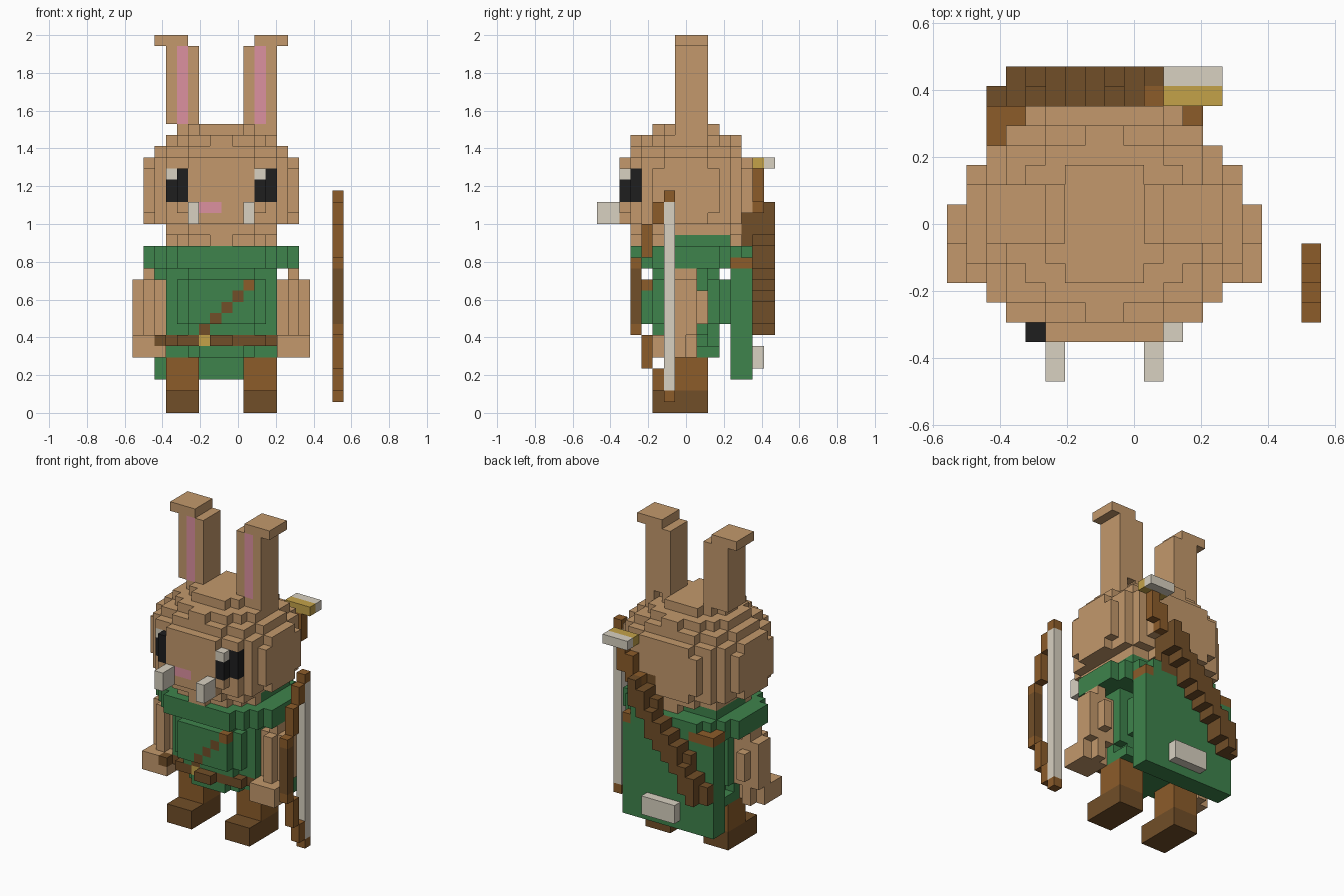
import bpy, bmesh
from mathutils import Vector

cube = bpy.data.objects.get("Cube")
if cube:
    bpy.data.objects.remove(cube, do_unlink=True)

V = 2 / 34                      # edge of one block
CX = 8                          # body's centre column
cells = {}                      # (i, j, k) -> (part, colour)

COLOURS = {
    "tan_fur": (195, 153, 108), "green_cloth": (62, 131, 76),
    "mid_brown": (140, 92, 42), "dark_brown": (113, 78, 40),
    "pink": (220, 145, 160), "pale_grey": (216, 209, 193),
    "gold": (196, 162, 73), "black": (30, 30, 31),
}


def linear(c):
    c /= 255
    return c / 12.92 if c <= 0.04045 else ((c + 0.055) / 1.055) ** 2.4


materials = {}
for name, rgb in COLOURS.items():
    m = bpy.data.materials.new(name)
    col = (*[linear(c) for c in rgb], 1)
    m.use_nodes = True
    bsdf = next(n for n in m.node_tree.nodes if n.type == 'BSDF_PRINCIPLED')
    bsdf.inputs["Base Color"].default_value = col
    bsdf.inputs["Roughness"].default_value = 0.9
    m.diffuse_color = col
    materials[name] = m


def box(part, colour, x, y, z):
    """Fill a block range; x, y, z are (start, end)."""
    for i in range(*x):
        for j in range(*y):
            for k in range(*z):
                cells[i, j, k] = (part, colour)


def pair(part, colour, x, y, z):
    """Fill a range on both sides of the body."""
    box("right_" + part, colour, x, y, z)
    box("left_" + part, colour, (2 * CX - x[1], 2 * CX - x[0]), y, z)


def ball(part, colour, centre, radii, z, keep=lambda i, j, k: True):
    """Fill a stepped ellipsoid, limited to the layers z."""
    for k in range(*z):
        for i in range(20):
            for j in range(17):
                p = (i + 0.5, j + 0.5, k + 0.5)
                d = sum(((a - c) / r) ** 2 for a, c, r in zip(p, centre, radii))
                if d <= 1 and keep(i, j, k):
                    cells[i, j, k] = (part, colour)


# Boots and legs
pair("boot", "dark_brown", (3, 6), (5, 10), (0, 2))
pair("leg", "mid_brown", (3, 6), (7, 10), (2, 5))

# Cape with the pale clasp on its hem
box("cape", "green_cloth", (2, 13), (12, 14), (3, 14))
box("cape_clasp", "pale_grey", (6, 10), (14, 15), (4, 6))

# Tunic with a raised chest, belt, buckle and chest strap
ball("tunic", "green_cloth", (8, 8, 10), (5.4, 3.6, 7), (5, 14))
box("tunic", "green_cloth", (3, 13), (7, 11), (5, 6))
box("tunic", "green_cloth", (5, 11), (4, 5), (8, 12))
ball("belt", "dark_brown", (8, 8, 6.5), (5.4, 3.6, 4), (6, 7),
     lambda i, j, k: j < 8)
box("buckle", "gold", (6, 8), (5, 6), (6, 7))
for step in range(5):
    i, k = 6 + step, 7 + step
    j = min(j for j in range(17) if (i, j, k) in cells)
    box("chest_strap", "mid_brown" if step == 4 else "dark_brown",
        (i, i + 1), (j, j + 1), (k, k + 1))

# Arms and hands
pair("arm", "tan_fur", (0, 3), (7, 9), (7, 12))
pair("arm", "tan_fur", (1, 2), (6, 9), (7, 12))
pair("arm", "tan_fur", (1, 2), (7, 9), (12, 13))
pair("arm", "tan_fur", (1, 2), (9, 10), (8, 11))
pair("hand", "tan_fur", (0, 3), (5, 8), (5, 7))
pair("hand", "tan_fur", (1, 2), (8, 9), (5, 7))
box("belt", "dark_brown", (2, 3), (5, 6), (6, 7))

# Head: rounded crown and jaw around an upright faceted middle
ball("head", "tan_fur", (8, 8, 20), (7.2, 6.4, 6.45), (14, 26),
     lambda i, j, k: k > 16 or 3 <= i < 13)
for x, y, z in (((3, 13), (3, 13), (17, 23)), ((2, 14), (4, 12), (17, 23)),
                ((1, 15), (6, 10), (17, 23)), ((5, 11), (2, 14), (17, 23)),
                ((1, 15), (5, 11), (18, 22)), ((4, 12), (2, 14), (18, 22))):
    box("head", "tan_fur", x, y, z)

# Collar
ball("collar", "green_cloth", (8, 8.5, 14), (7.25, 5.9, 5), (13, 15))
box("collar", "green_cloth", (3, 13), (7, 12), (15, 16))

# Ears with outward tips and pink linings
pair("ear", "tan_fur", (3, 6), (7, 10), (26, 33))
pair("ear", "tan_fur", (2, 5), (7, 10), (33, 34))
box("left_ear", "tan_fur", (12, 13), (7, 10), (25, 26))
pair("ear_lining", "pink", (4, 5), (7, 8), (26, 33))

# Eyes, glints, nose and tusks
pair("eye", "black", (4, 5), (2, 3), (19, 22))
pair("eye", "black", (3, 4), (3, 4), (19, 22))
box("right_eye_glint", "pale_grey", (3, 4), (3, 4), (21, 22))
box("left_eye_glint", "pale_grey", (11, 12), (2, 3), (21, 22))
box("nose", "pink", (6, 8), (2, 3), (18, 19))
pair("tusk", "pale_grey", (5, 6), (0, 2), (17, 19))

# Shoulder strap ends on the back
box("back_strap", "mid_brown", (2, 5), (12, 14), (13, 14))
box("back_strap", "mid_brown", (12, 13), (12, 14), (13, 14))

# Scabbard sloping across the back
for t in range(8):
    k = 7 + round(t * 9 / 7)
    box("scabbard", "dark_brown", (3 + t, 4 + t), (14, 16), (k, k + 3))
    box("scabbard", "dark_brown", (2 + t, 4 + t), (14, 15), (k, k + 2))
box("scabbard", "dark_brown", (9, 11), (13, 14), (14, 19))

# Sword grip, guard and pommel
for n, k in enumerate((18, 19, 20, 21)):
    i = 10 + (n + 1) // 2
    box("sword_grip", "mid_brown", (i, i + 2 if i < 12 else i + 1), (14, 15), (k, k + 1))
box("sword_guard", "gold", (11, 14), (14, 15), (22, 23))
box("sword_pommel", "pale_grey", (11, 14), (15, 16), (22, 23))

# Bow: stepped limbs, dark grip, pale string
for j, low, high in ((6, (1, 2), (19, 20)), (5, (2, 4), (17, 19)),
                     (4, (4, 7), (14, 17)), (3, (7, 8), (13, 14))):
    for z in (low, high):
        box("bow", "mid_brown", (18, 19), (j, j + 1), z)
box("bow_grip", "dark_brown", (18, 19), (3, 4), (8, 13))
box("bow_string", "pale_grey", (18, 19), (6, 7), (2, 19))


def face_corners(cell, axis, side):
    """Four corners of one block face, wound to point outwards."""
    u, v = (axis + 1) % 3, (axis + 2) % 3
    ring = [(0, 0), (1, 0), (1, 1), (0, 1)]
    for a, b in ring if side else reversed(ring):
        p = list(cell)
        p[axis] += side
        p[u] += a
        p[v] += b
        yield tuple(p)


# Turn each part's exposed block faces into one clean mesh
for part in dict.fromkeys(p for p, _ in cells.values()):
    own = {c: col for c, (p, col) in cells.items() if p == part}
    names = list(dict.fromkeys(own.values()))
    bm = bmesh.new()
    verts = {}
    for cell, col in own.items():
        for axis in range(3):
            for side in (0, 1):
                near = list(cell)
                near[axis] += 2 * side - 1
                if tuple(near) in cells:
                    continue
                quad = []
                for p in face_corners(cell, axis, side):
                    if p not in verts:
                        verts[p] = bm.verts.new(
                            Vector((p[0] - 9.5, p[1] - 8, p[2])) * V)
                    quad.append(verts[p])
                bm.faces.new(quad).material_index = names.index(col)
    bmesh.ops.dissolve_limit(bm, angle_limit=0.01, verts=bm.verts[:],
                             edges=bm.edges[:], delimit={'MATERIAL'})
    mesh = bpy.data.meshes.new(part)
    bm.to_mesh(mesh)
    bm.free()
    for n in names:
        mesh.materials.append(materials[n])
    bpy.context.collection.objects.link(bpy.data.objects.new(part, mesh))
